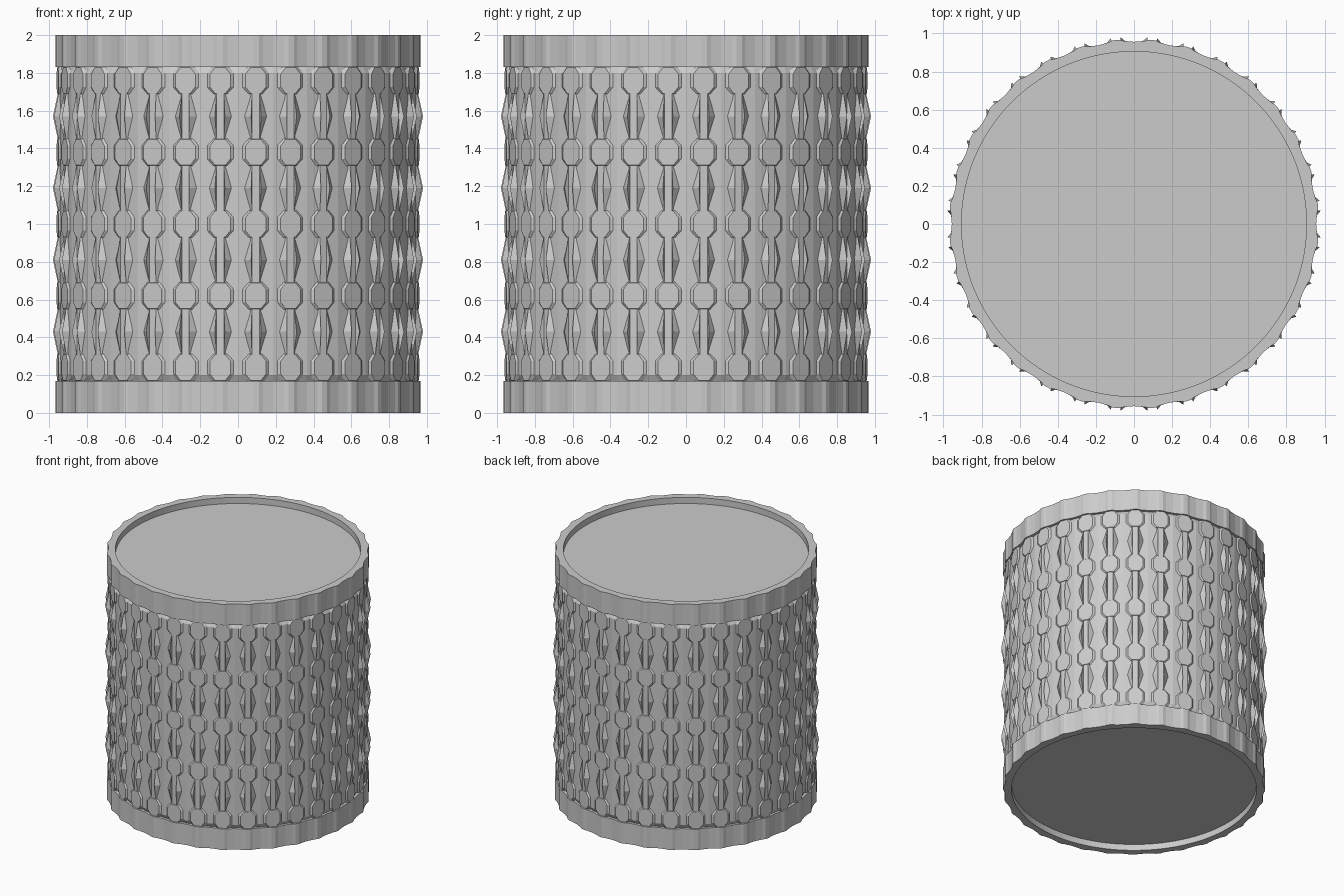
import bpy, bmesh, math

N = 32                      # bead columns around the drum
STEP = math.tau / N
ROW = 0.38                  # vertical spacing of the bead rows

if "Cube" in bpy.data.objects:
    bpy.data.objects.remove(bpy.data.objects["Cube"], do_unlink=True)

grey = bpy.data.materials.new("light grey")
grey.use_nodes = True
grey.diffuse_color = (0.6, 0.6, 0.6, 1)
grey.node_tree.nodes["Principled BSDF"].inputs["Base Color"].default_value = (0.6, 0.6, 0.6, 1)


def finish(bm, name):
    bmesh.ops.recalc_face_normals(bm, faces=bm.faces)
    mesh = bpy.data.meshes.new(name)
    bm.to_mesh(mesh)
    bm.free()
    mesh.materials.append(grey)
    obj = bpy.data.objects.new(name, mesh)
    bpy.context.collection.objects.link(obj)
    return obj


def polar(r, a, z):
    return (r * math.cos(a), r * math.sin(a), z)


def stack(bm, rings, close=False):
    """Skin a list of rings, each a list of points, with quads."""
    loops = [[bm.verts.new(p) for p in ring] for ring in rings]
    pairs = list(zip(loops, loops[1:])) + ([(loops[-1], loops[0])] if close else [])
    for lo, hi in pairs:
        for i in range(len(lo)):
            j = (i + 1) % len(lo)
            bm.faces.new((lo[i], lo[j], hi[j], hi[i]))
    return loops


def circle(r, z, count):
    return [polar(r, math.tau * i / count, z) for i in range(count)]


# Faceted drum wall, tapering in where it meets the rims
bm = bmesh.new()
wall = [(0.935, 0.165), (0.954, 0.2), (0.954, 1.8), (0.935, 1.835)]
stack(bm, [circle(r, z, N) for r, z in wall])
finish(bm, "drum_wall")


# Scalloped rims: a flat crest on each column, a shallow dip between
def scallop(z):
    pts = []
    for i in range(N):
        for f, r in ((0, 0.956), (0.3, 0.962), (0.42, 0.97), (0.58, 0.97), (0.7, 0.962)):
            pts.append(polar(r, (i + f) * STEP, z))
    return pts


for name, z0, z1 in (("bottom_rim", 0, 0.17), ("top_rim", 1.83, 2)):
    bm = bmesh.new()
    count = N * 5
    stack(bm, [scallop(z0), scallop(z1), circle(0.905, z1, count), circle(0.905, z0, count)], True)
    finish(bm, name)

# Recessed end caps
for name, z0, z1 in (("bottom_cap", 0.05, 0.12), ("top_cap", 1.88, 1.95)):
    bm = bmesh.new()
    lo, hi = stack(bm, [circle(0.906, z0, 96), circle(0.906, z1, 96)])
    bm.faces.new(lo)
    bm.faces.new(hi)
    finish(bm, name)


def stud(bm, angle, z, layers):
    """Raised facet stack; each layer is (radius at waist, radius at ends, outline)."""
    rings = []
    for waist, tip, outline in layers:
        top = max(v for u, v in outline)
        rings.append([polar(waist + (tip - waist) * abs(v) / top, angle + u / 0.96, z + v)
                      for u, v in outline])
    bm.faces.new(stack(bm, rings)[-1])


def hexagon(waist, end, height):
    return [(-waist, 0), (-end, -height), (end, -height),
            (waist, 0), (end, height), (-end, height)]


def octagon(w, h):
    return [(-w, -h * 0.5), (-w * 0.5, -h), (w * 0.5, -h), (w, -h * 0.5),
            (w, h * 0.5), (w * 0.5, h), (-w * 0.5, h), (-w, h * 0.5)]


# Tall diamond beads in four rows
bm = bmesh.new()
for row in range(4):
    for i in range(N):
        stud(bm, (i + 0.5) * STEP, 0.43 + ROW * row,
             [(0.945, 0.94, hexagon(0.066, 0.03, 0.125)),
              (0.982, 0.957, hexagon(0.026, 0.02, 0.12))])
bmesh.ops.triangulate(bm, faces=[f for f in bm.faces if len(f.verts) > 4])
finish(bm, "tall_beads")

# Low rounded pads in five rows between them
bm = bmesh.new()
for row in range(5):
    for i in range(N):
        stud(bm, (i + 0.5) * STEP, 0.24 + ROW * row,
             [(0.945, 0.945, octagon(0.08, 0.075)),
              (0.963, 0.96, octagon(0.055, 0.068))])
finish(bm, "low_pads")
